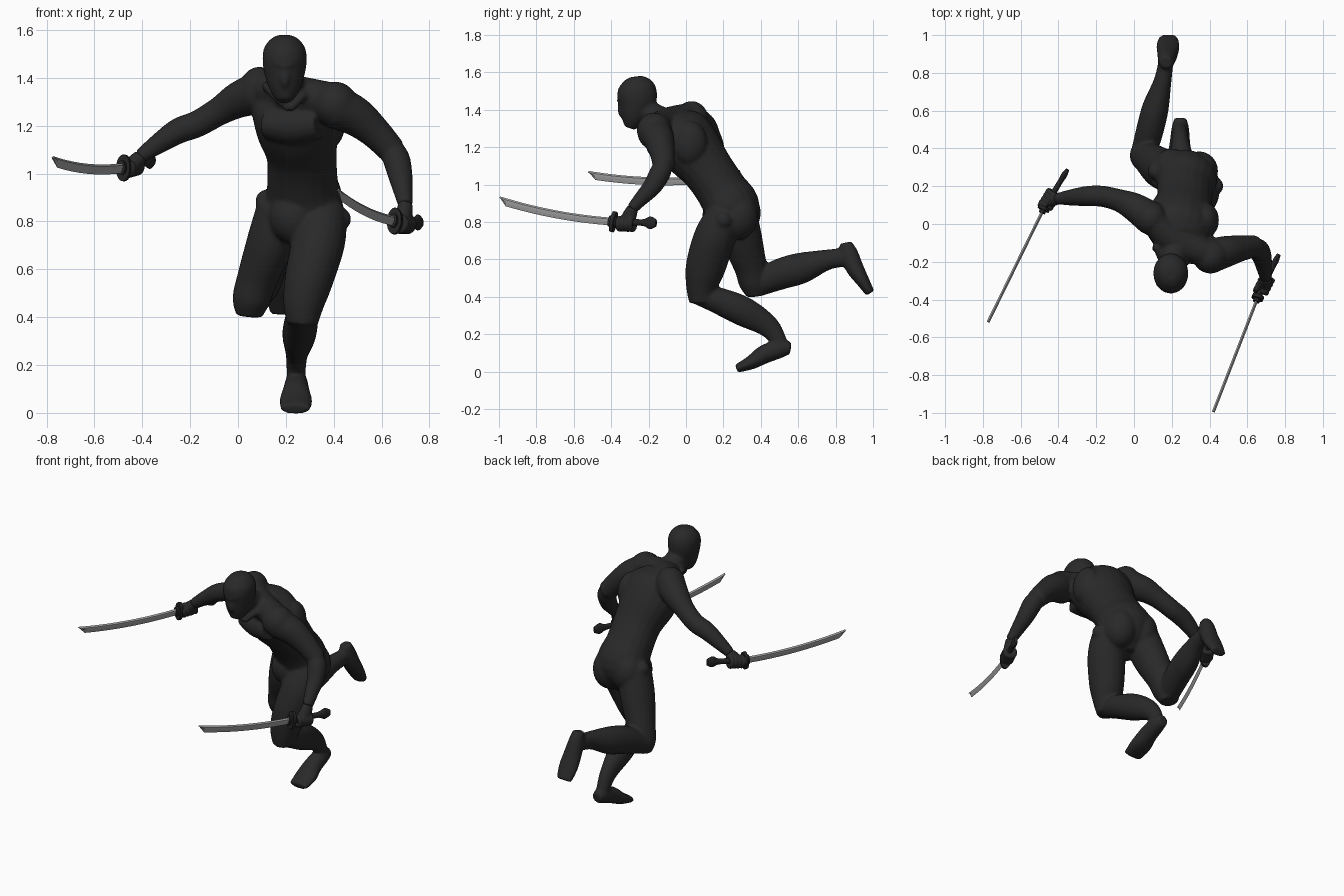
import bpy, bmesh, math
from mathutils import Vector, Matrix


def material(name, v):
    m = bpy.data.materials.new(name)
    m.diffuse_color = (v, v, v, 1)
    return m


SUIT = material("charcoal suit", 0.022)
GRIP = material("black grip", 0.018)
STEEL = material("grey steel", 0.37)


def finish(bm, name, mat, voxel=0, smooth=0):
    """Turn a bmesh into an object, fusing overlapping parts if asked."""
    bmesh.ops.recalc_face_normals(bm, faces=bm.faces[:])
    me = bpy.data.meshes.new(name)
    bm.to_mesh(me)
    bm.free()
    ob = bpy.data.objects.new(name, me)
    bpy.context.collection.objects.link(ob)
    me.materials.append(mat)
    if voxel:
        r = ob.modifiers.new("fuse", 'REMESH')
        r.mode, r.voxel_size, r.use_smooth_shade = 'VOXEL', voxel, True
        s = ob.modifiers.new("soften", 'SMOOTH')
        s.factor, s.iterations = 0.5, smooth
    else:
        bpy.context.view_layer.objects.active = ob
        ob.select_set(True)
        bpy.ops.object.shade_smooth_by_angle(angle=math.radians(20))
        ob.select_set(False)
    return ob


def catmull(pts, n):
    """Smooth curve through tuples of any length."""
    q = [pts[0]] + list(pts) + [pts[-1]]
    out = []
    for i in range(1, len(q) - 2):
        a, b, c, d = q[i - 1:i + 3]
        for k in range(n):
            t = k / n
            out.append([0.5 * (2 * y + (z - x) * t + (2 * x - 5 * y + 4 * z - w) * t * t
                               + (3 * y - x - 3 * z + w) * t ** 3)
                        for x, y, z, w in zip(a, b, c, d)])
    return out + [list(pts[-1])]


def tube(bm, pts, hint=(1, 0, 0), n=5, seg=20):
    """Loft elliptical rings; each point is x, y, z, half width[, half depth]."""
    pts = catmull([p if len(p) == 5 else (*p, p[3]) for p in pts], n)
    cs = [Vector(p[:3]) for p in pts]
    rings = []
    for i, p in enumerate(pts):
        t = (cs[min(i + 1, len(cs) - 1)] - cs[max(i - 1, 0)]).normalized()
        h = Vector(hint)
        l = (h - t * h.dot(t)).normalized()
        m = t.cross(l)
        rings.append([bm.verts.new(cs[i] + l * p[3] * math.cos(a) + m * p[4] * math.sin(a))
                      for a in (2 * math.pi * k / seg for k in range(seg))])
    skin(bm, rings)


def skin(bm, rings):
    k = len(rings[0])
    for a, b in zip(rings, rings[1:]):
        for j in range(k):
            bm.faces.new((a[j], a[(j + 1) % k], b[(j + 1) % k], b[j]))
    bm.faces.new(rings[0])
    bm.faces.new(rings[-1])


def ball(bm, c, r):
    r = r if isinstance(r, tuple) else (r, r, r)
    bmesh.ops.create_uvsphere(bm, u_segments=24, v_segments=14, radius=1,
                              matrix=Matrix.Translation(c) @ Matrix.Diagonal((*r, 1)))


# ---- body: limbs, torso and head fused into one smooth skin
bm = bmesh.new()
# torso, twisted from hips to shoulders
tube(bm, [(.255, .235, .72, .06, .07), (.277, .25, .86, .16, .145), (.27, .19, .97, .15, .136),
          (.265, .115, 1.08, .15, .138), (.248, .03, 1.19, .178, .16), (.237, -.04, 1.28, .18, .155),
          (.232, -.09, 1.34, .12, .09)], (.9, -.33, -.17))
ball(bm, (.2, .295, .85), (.1, .105, .125))
ball(bm, (.345, .28, .83), (.1, .105, .125))
ball(bm, (.235, .185, .82), (.105, .1, .115))
ball(bm, (.375, .02, 1.22), (.075, .095, .12))
tube(bm, [(.12, -.07, 1.21, .065, .075), (.23, -.11, 1.2, .08, .082), (.34, -.15, 1.21, .065, .07)], (0, 0, 1))
for c in ((.12, .28, .885), (.425, .2, .81)):      # hip joints
    ball(bm, c, .048)
# shoulders, trapezius and neck
ball(bm, (.09, .03, 1.35), (.085, .09, .097))
ball(bm, (.405, -.17, 1.29), (.095, .093, .095))
tube(bm, [(.09, .03, 1.37, .07), (.22, -.09, 1.33, .085), (.40, -.16, 1.31, .07)], (0, 1, 0))
tube(bm, [(.225, -.08, 1.31, .09), (.212, -.16, 1.36, .07), (.2, -.25, 1.42, .062)])
# head with brow and nose under the mask
tube(bm, [(.195, -.302, 1.302, .03, .028), (.195, -.288, 1.345, .06, .06), (.195, -.273, 1.40, .08, .086),
          (.195, -.262, 1.46, .092, .106), (.195, -.262, 1.52, .088, .1), (.195, -.266, 1.561, .06, .067),
          (.195, -.268, 1.578, .028, .03)])
ball(bm, (.195, -.34, 1.405), (.025, .026, .05))
for s in (-1, 1):
    tube(bm, [(.195, -.358, 1.45, .012), (.195 + s * .035, -.348, 1.462, .012),
              (.195 + s * .07, -.315, 1.485, .012)], (0, 0, 1))
    # slanted collar folds
    tube(bm, [(.215, -.245, 1.27, .018), (.215 + s * .06, -.2, 1.33, .02), (.215 + s * .1, -.11, 1.37, .02)], (0, 0, 1))
# arms
tube(bm, [(.09, .03, 1.34, .09), (0, .09, 1.307, .076), (-.08, .125, 1.26, .06), (-.17, .147, 1.208, .056),
          (-.25, .147, 1.178, .054), (-.34, .14, 1.12, .042), (-.41, .133, 1.07, .03)], (0, 0, 1))
tube(bm, [(.405, -.17, 1.28, .092), (.49, -.145, 1.24, .083), (.57, -.128, 1.175, .068),
          (.645, -.118, 1.095, .058)], (0, 1, 0))
tube(bm, [(.64, -.12, 1.105, .05), (.662, -.14, 1.06, .057), (.679, -.18, .99, .051),
          (.69, -.24, .925, .04), (.70, -.29, .87, .031)])
# thighs and shins
tube(bm, [(.355, .22, .85, .1), (.337, .155, .72, .112), (.297, .105, .56, .102, .107),
          (.275, .085, .46, .087, .086), (.268, .085, .37, .065, .068)])
tube(bm, [(.27, .06, .42, .06), (.265, .16, .385, .07), (.255, .30, .325, .07, .08),
          (.246, .43, .25, .047, .062), (.243, .49, .175, .04, .045), (.242, .50, .12, .04, .04)])
tube(bm, [(.185, .27, .86, .105), (.135, .30, .71, .1, .108), (.08, .345, .56, .085, .088),
          (.055, .365, .47, .079, .08), (.047, .375, .405, .055, .05)])
tube(bm, [(.05, .37, .465, .068), (.085, .5, .52, .073, .083), (.115, .62, .555, .07, .083),
          (.15, .75, .597, .048, .056), (.168, .85, .612, .04, .05)])
# feet, heel to toe
tube(bm, [(.245, .56, .122, .032), (.245, .51, .125, .046, .05), (.243, .42, .093, .056, .05),
          (.242, .35, .05, .069, .038), (.24, .27, .016, .062, .022)])
tube(bm, [(.17, .855, .69, .034, .032), (.172, .868, .635, .045, .05), (.178, .902, .555, .055, .048),
          (.18, .945, .485, .062, .036), (.182, .985, .42, .05, .025)])
finish(bm, "body", SUIT, 0.009, 5)


def sword(side, guard, tip, end, palm, wrist):
    guard, tip, end, palm = map(Vector, (guard, tip, end, palm))
    d = (tip - guard).normalized()
    lat = Vector((0, 0, 1)).cross(d).normalized()
    up = d.cross(lat)
    # curved blade with a ridge and slanted point
    bm = bmesh.new()
    rings = []
    n = 16
    for i in range(n + 1):
        t = i / n
        c = guard.lerp(tip, t) - up * (.072 * t * (1 - t) + .014 * t)
        low = .021 if i < n else -.015
        mid = -.002 if i < n else -.016
        rings.append([bm.verts.new(c + lat * a + up * b) for a, b in
                      ((0, .021), (.008, .013), (.008, -mid), (0, -low), (-.008, -mid), (-.008, .013))])
    skin(bm, rings)
    finish(bm, side + "_blade", STEEL)
    # oval guard with collar
    bm = bmesh.new()
    for a, b, w, h in ((-.012, .008, .032, .056), (-.02, .024, .018, .03)):
        tube(bm, [(*(guard + d * a), w, h), (*(guard + d * b), w, h)], lat, 1)
    # grip with flared pommel
    tube(bm, [(*guard.lerp(end, t), w, h) for t, w, h in
              ((0, .016, .022), (.4, .015, .019), (.7, .014, .018), (.86, .016, .034), (1, .01, .02))], lat, 4)
    finish(bm, side + "_guard_and_grip", GRIP)
    # hand closed around the grip
    bm = bmesh.new()
    w = Vector(wrist)
    tube(bm, [(*w, .03), (*w.lerp(palm, .55), .04, .034), (*palm, .04, .032)], d, 4)
    g = (end - guard).normalized()
    out = w - palm
    out = (out - g * out.dot(g)).normalized()
    tang = g.cross(out)
    for k in range(4):
        c = palm + g * (.024 * (k - 1.5))
        tube(bm, [(*(c + (out * math.cos(a) + tang * math.sin(a)) * .029), .015)
                  for a in (math.radians(v) for v in range(0, 331, 30))], g, 2, 10)
    tube(bm, [(*(w.lerp(palm, .4)), .02), (*(palm - g * .045 - tang * .028), .016),
              (*(palm - g * .05 - out * .025 - tang * .015), .013)], out, 4, 12)
    finish(bm, side + "_hand", SUIT, 0.005, 4)


sword("right", (-.478, .08, 1.024), (-.773, -.52, 1.066), (-.352, .288, 1.058),
      (-.447, .13, 1.028), (-.405, .134, 1.073))
sword("left", (.655, -.39, .802), (.42, -.995, .93), (.767, -.16, .795),
      (.69, -.32, .79), (.70, -.285, .875))
